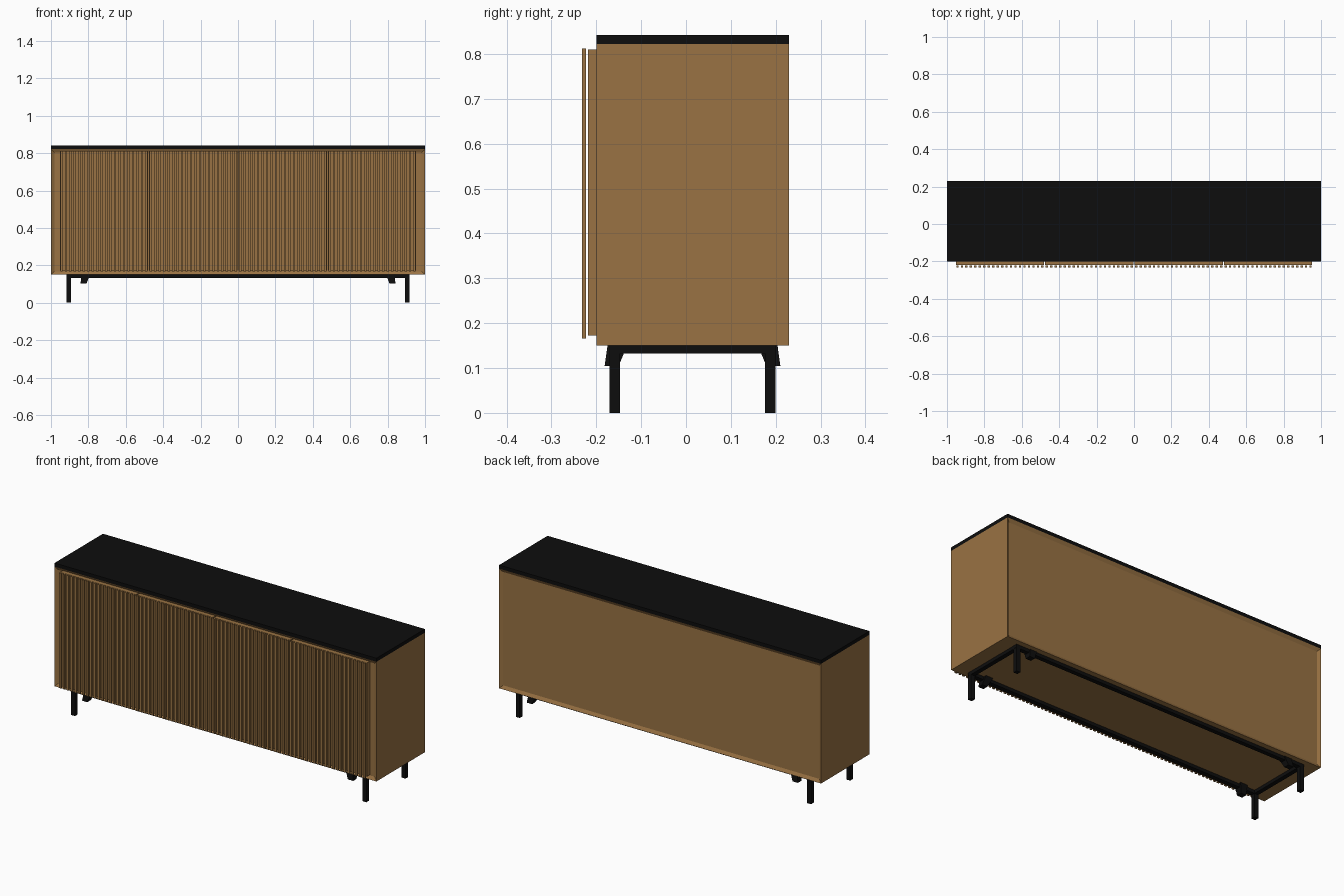
import bpy, bmesh
from mathutils import Vector

cube = bpy.data.objects.get("Cube")
if cube:
    bpy.data.objects.remove(cube, do_unlink=True)


def make_material(name, color):
    mat = bpy.data.materials.new(name)
    mat.use_nodes = True
    mat.diffuse_color = color
    mat.node_tree.nodes["Principled BSDF"].inputs["Base Color"].default_value = color
    return mat


wood = make_material("warm wood", (0.32, 0.17, 0.056, 1))
black = make_material("matte black", (0.004, 0.004, 0.004, 1))


def finish(name, bm, mat):
    bmesh.ops.recalc_face_normals(bm, faces=bm.faces)
    mesh = bpy.data.meshes.new(name)
    bm.to_mesh(mesh)
    bm.free()
    mesh.materials.append(mat)
    obj = bpy.data.objects.new(name, mesh)
    bpy.context.collection.objects.link(obj)
    return obj


def add_box(bm, low, high):
    low, high = Vector(low), Vector(high)
    verts = bmesh.ops.create_cube(bm, size=1)["verts"]
    bmesh.ops.scale(bm, vec=high - low, verts=verts)
    bmesh.ops.translate(bm, vec=(low + high) / 2, verts=verts)
    return verts


def box(name, low, high, mat):
    bm = bmesh.new()
    add_box(bm, low, high)
    return finish(name, bm, mat)


# Cabinet body with recessed front and back panels
bm = bmesh.new()
add_box(bm, (-1, -0.2, 0.15), (1, 0.23, 0.822))
bm.normal_update()
for face in [f for f in bm.faces if abs(f.normal.y) > 0.9]:
    bmesh.ops.inset_region(bm, faces=[face], thickness=0.025)
    bmesh.ops.translate(bm, vec=face.normal * -0.01, verts=face.verts)
finish("cabinet_body", bm, wood)

# Thin top slab
box("top_slab", (-1, -0.2, 0.822), (1, 0.23, 0.842), black)

# Four doors, each faced with a row of vertical slats
door_width = 0.478
slats_per_door = 20
pitch = door_width / slats_per_door
for i in range(4):
    left = (i - 2) * door_width
    box(f"door_{i + 1}", (left + 0.003, -0.218, 0.172),
        (left + door_width - 0.003, -0.19, 0.81), wood)
    bm = bmesh.new()
    for j in range(slats_per_door):
        x = left + (j + 0.5) * pitch
        add_box(bm, (x - 0.006, -0.232, 0.166), (x + 0.006, -0.223, 0.812))
    finish(f"door_slats_{i + 1}", bm, wood)

# Base frame rails
for name, y in (("front", -0.159), ("back", 0.188)):
    box(f"{name}_rail", (-0.918, y - 0.012, 0.132), (0.918, y + 0.012, 0.15), black)
for name, s in (("right", -1), ("left", 1)):
    x = s * 0.905
    box(f"{name}_rail", (x - 0.012, -0.159, 0.132), (x + 0.012, 0.188, 0.15), black)

# Legs and the short tapered, splayed stubs beside them
for side, sx in (("right", -1), ("left", 1)):
    for end, sy, y in (("front", -1, -0.159), ("back", 1, 0.188)):
        x = sx * 0.905
        box(f"{end}_{side}_leg", (x - 0.012, y - 0.012, 0),
            (x + 0.012, y + 0.012, 0.15), black)
        bm = bmesh.new()
        verts = add_box(bm, (-0.022, -0.022, 0.104), (0.022, 0.022, 0.15))
        for v in verts:
            if v.co.z < 0.12:
                v.co.x = v.co.x * 0.75 + sx * 0.013
                v.co.y = v.co.y * 0.7 + sy * 0.013
        bmesh.ops.translate(bm, vec=(sx * 0.813, y - sy * 0.006, 0), verts=verts)
        finish(f"{end}_{side}_stub", bm, black)
